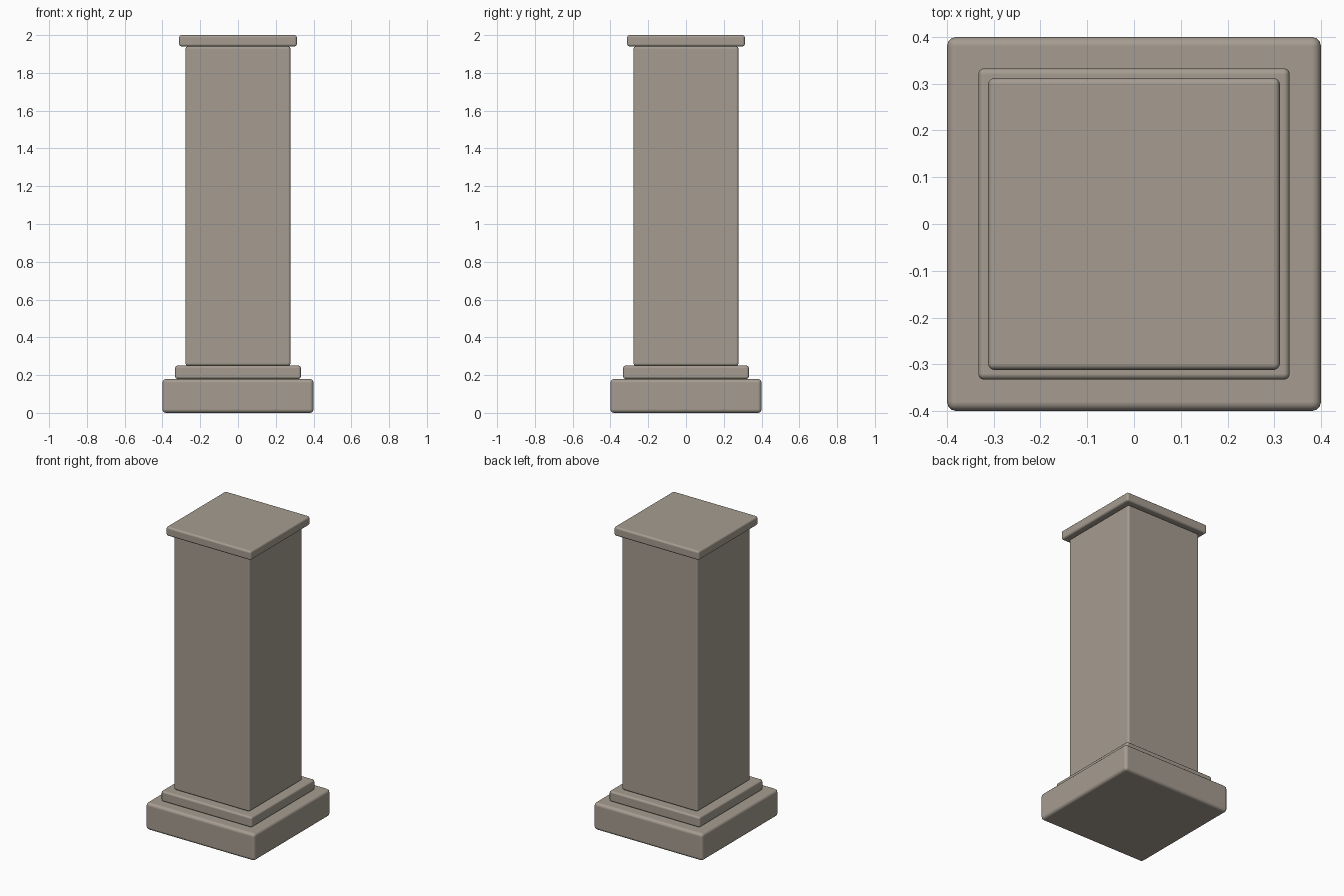
import bpy

if "Cube" in bpy.data.objects:
    bpy.data.objects.remove(bpy.data.objects["Cube"])

# Single stone colour
stone = bpy.data.materials.new("warm_grey_stone")
stone.diffuse_color = (0.38, 0.335, 0.283, 1.0)
stone.use_nodes = True
stone.node_tree.nodes["Principled BSDF"].inputs["Base Color"].default_value = stone.diffuse_color


def block(name, half, z0, z1, bevel):
    """Square block with softly rounded edges between two heights."""
    bpy.ops.mesh.primitive_cube_add(size=1, location=(0, 0, (z0 + z1) / 2))
    ob = bpy.context.object
    ob.name = name
    ob.scale = (2 * half, 2 * half, z1 - z0)
    bpy.ops.object.transform_apply(location=False, rotation=False, scale=True)
    ob.data.materials.append(stone)
    mod = ob.modifiers.new("rounded_edges", 'BEVEL')
    mod.width = bevel
    mod.segments = 3
    mod.limit_method = 'ANGLE'
    mod.harden_normals = True
    bpy.ops.object.shade_smooth()
    return ob


# Plinth, stepped moulding, tall shaft and cap slab
block("base_plinth", 0.40, 0.0, 0.18, 0.02)
block("base_step", 0.333, 0.18, 0.25, 0.013)
block("shaft", 0.278, 0.25, 1.94, 0.013)
block("cap_slab", 0.312, 1.94, 2.0, 0.013)
